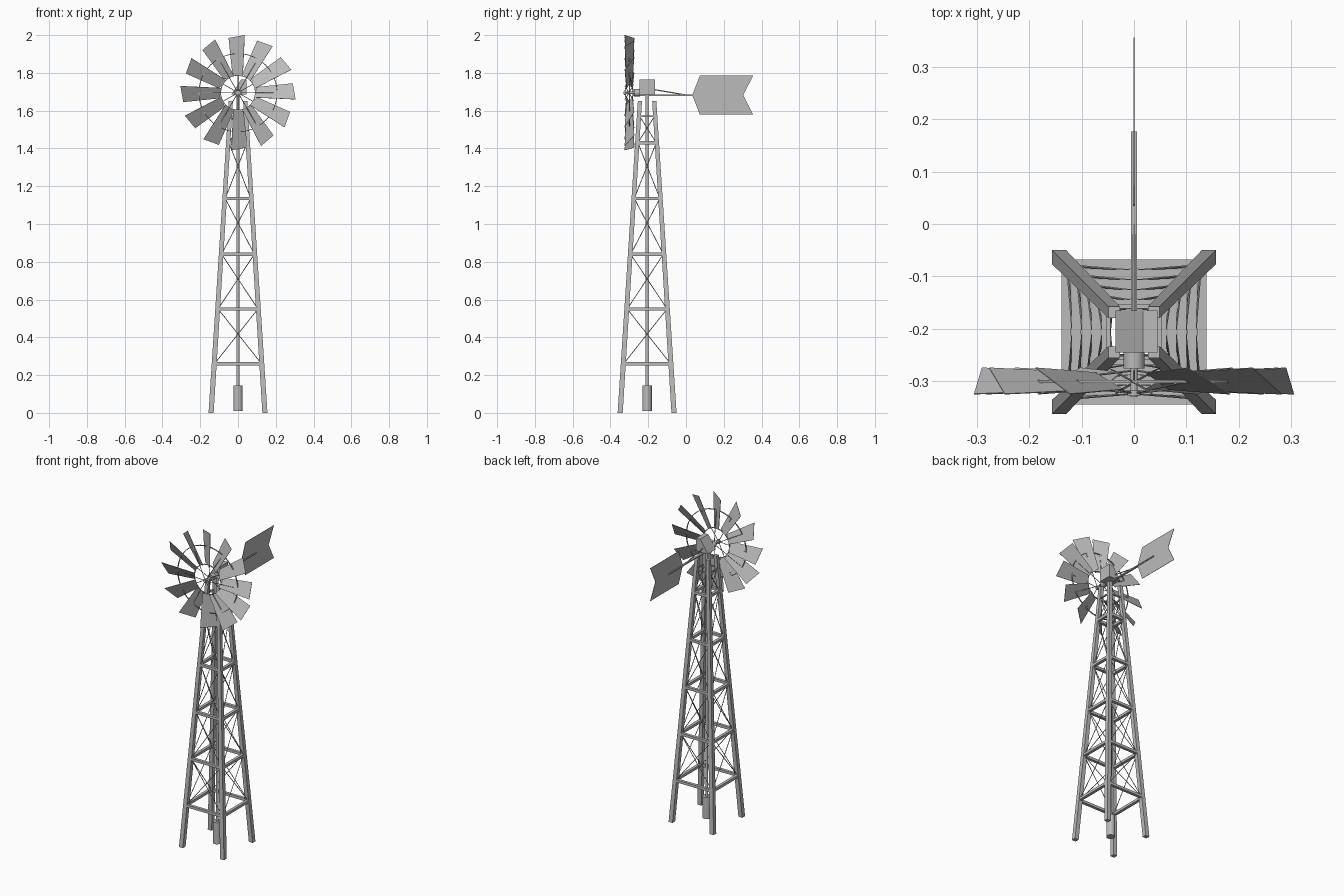
import bpy, bmesh
from math import sin, cos, pi, radians
from mathutils import Vector, Matrix

cube = bpy.data.objects.get("Cube")
if cube:
    bpy.data.objects.remove(cube, do_unlink=True)

metal = bpy.data.materials.new("galvanised grey")
metal.use_nodes = True
grey = (0.5, 0.5, 0.5, 1)
metal.diffuse_color = grey
metal.node_tree.nodes["Principled BSDF"].inputs["Base Color"].default_value = grey

TOWER_Y = -0.206
TOWER_TOP = 1.65
AXLE = Vector((0, -0.30, 1.695))


def finish(name, bm, smooth=False):
    bmesh.ops.recalc_face_normals(bm, faces=bm.faces)
    mesh = bpy.data.meshes.new(name)
    bm.to_mesh(mesh)
    bm.free()
    mesh.materials.append(metal)
    obj = bpy.data.objects.new(name, mesh)
    bpy.context.collection.objects.link(obj)
    if smooth:
        bpy.ops.object.select_all(action='DESELECT')
        obj.select_set(True)
        bpy.context.view_layer.objects.active = obj
        bpy.ops.object.shade_smooth_by_angle()
    return obj


def rod(bm, a, b, radius, sides=6):
    """Cylinder between two points."""
    a, b = Vector(a), Vector(b)
    d = b - a
    mat = Matrix.Translation((a + b) / 2) @ d.to_track_quat('Z', 'Y').to_matrix().to_4x4()
    bmesh.ops.create_cone(bm, cap_ends=True, segments=sides, radius1=radius,
                          radius2=radius, depth=d.length, matrix=mat)


def box(bm, center, size):
    mat = Matrix.Translation(center) @ Matrix.Diagonal((*size, 1))
    bmesh.ops.create_cube(bm, size=1, matrix=mat)


def sheet(bm, points, offset):
    """Closed solid between a polygon and its offset copy."""
    near = [bm.verts.new(p) for p in points]
    far = [bm.verts.new(Vector(p) + Vector(offset)) for p in points]
    bm.faces.new(near)
    bm.faces.new(far[::-1])
    for i in range(len(near)):
        j = (i + 1) % len(near)
        bm.faces.new((near[i], far[i], far[j], near[j]))


def half(z):
    """Outer half width of the tower at a height."""
    return 0.156 + (0.049 - 0.156) * z / TOWER_TOP


# Tapering corner legs
bm = bmesh.new()
for sx in (-1, 1):
    for sy in (-1, 1):
        rings = []
        for z, t in ((0, 0.027), (TOWER_TOP, 0.022)):
            o, i = half(z), half(z) - t
            rings.append([bm.verts.new((sx * x, TOWER_Y + sy * y, z))
                          for x, y in ((o, o), (i, o), (i, i), (o, i))])
        low, high = rings
        bm.faces.new(low)
        bm.faces.new(high)
        for k in range(4):
            n = (k + 1) % 4
            bm.faces.new((low[k], low[n], high[n], high[k]))
finish("tower_legs", bm)

# Horizontal rails and crossed wires on all four sides
levels = [0.26, 0.55, 0.84, 1.135, 1.43, 1.57]
rails, wires = bmesh.new(), bmesh.new()
for side in range(4):
    turn = Matrix.Translation((0, TOWER_Y, 0)) @ Matrix.Rotation(side * pi / 2, 4, 'Z')
    for i, z in enumerate(levels):
        w = 0.018 if i < 5 else 0.008
        h = half(z)
        start = len(rails.verts)
        box(rails, (0, -h + w / 2 + 0.001, z), (2 * h - 0.01, w, w * 0.9))
        rails.verts.ensure_lookup_table()
        bmesh.ops.transform(rails, matrix=turn, verts=rails.verts[start:])
        if i + 1 < len(levels):
            up = levels[i + 1]
            for s in (-1, 1):
                a = Vector((s * (h - 0.015), -h + 0.012, z))
                b = Vector((-s * (half(up) - 0.015), -half(up) + 0.012, up))
                rod(wires, turn @ a, turn @ b, 0.0022, 5)
finish("tower_rails", rails)
finish("cross_wires", wires)

# Pump at the base and its long pipe
bm = bmesh.new()
rod(bm, (0, TOWER_Y, 0.01), (0, TOWER_Y, 0.145), 0.025, 24)
finish("pump_cylinder", bm, True)
bm = bmesh.new()
rod(bm, (0, TOWER_Y, 0.14), (0, TOWER_Y, 1.70), 0.008, 16)
finish("pump_pipe", bm, True)

# Gearbox with one slanted side
bm = bmesh.new()
profile = ((-0.035, 1.685), (0.045, 1.685), (0.045, 1.765), (0.017, 1.765))
sheet(bm, [(x, -0.245, z) for x, z in profile], (0, 0.08, 0))
finish("gearbox", bm)

# Wheel shaft, collar and hub
bm = bmesh.new()
rod(bm, (0, -0.33, AXLE.z), (0, -0.24, AXLE.z), 0.007, 16)
rod(bm, (0, -0.275, AXLE.z), (0, -0.243, AXLE.z), 0.02, 20)
rod(bm, (0, -0.327, AXLE.z), (0, -0.317, AXLE.z), 0.013, 16)
finish("wheel_shaft", bm, True)

# Twelve pitched blades: sideways, forward and outward offsets of each corner
corners = ((-0.05, 0.025, 0.29), (0.035, -0.025, 0.305),
           (0.025, -0.016, 0.086), (-0.03, 0.016, 0.098))
blades, spokes = bmesh.new(), bmesh.new()
for k in range(12):
    turn = Matrix.Translation(AXLE) @ Matrix.Rotation(k * pi / 6, 4, 'Y')
    sheet(blades, [turn @ Vector(c) for c in corners],
          turn.to_3x3() @ Vector((0.0008, 0.0015, 0)))
    hub_y = -0.022 if k % 2 else 0.02
    rod(spokes, turn @ Vector((0, hub_y, 0.008)), turn @ Vector((0, 0, 0.2)), 0.002, 5)
finish("wheel_blades", blades)
finish("wheel_spokes", spokes)

# Rings that tie the blades together
for name, radius in (("inner_ring", 0.092), ("outer_ring", 0.207)):
    bm = bmesh.new()
    steps = 48
    loops = []
    for i in range(steps):
        a = 2 * pi * i / steps
        loops.append([bm.verts.new(AXLE + Vector((r * cos(a), y, r * sin(a))))
                      for r, y in ((radius - 0.002, -0.003), (radius + 0.002, -0.003),
                                   (radius + 0.002, 0.003), (radius - 0.002, 0.003))])
    for i in range(steps):
        a, b = loops[i], loops[(i + 1) % steps]
        for j in range(4):
            n = (j + 1) % 4
            bm.faces.new((a[j], a[n], b[n], b[j]))
    finish(name, bm, True)

# Tail boom with its sloping brace
bm = bmesh.new()
box(bm, (0, -0.052, 1.681), (0.012, 0.456, 0.007))
rod(bm, (0, -0.17, 1.712), (0, 0.0, 1.683), 0.003, 6)
finish("tail_boom", bm)

# Notched tail vane
bm = bmesh.new()
outline = ((0.033, 1.682), (0.073, 1.785), (0.355, 1.785),
           (0.303, 1.682), (0.355, 1.58), (0.073, 1.58))
sheet(bm, [(-0.001, y, z) for y, z in outline], (0.002, 0, 0))
finish("tail_vane", bm)
